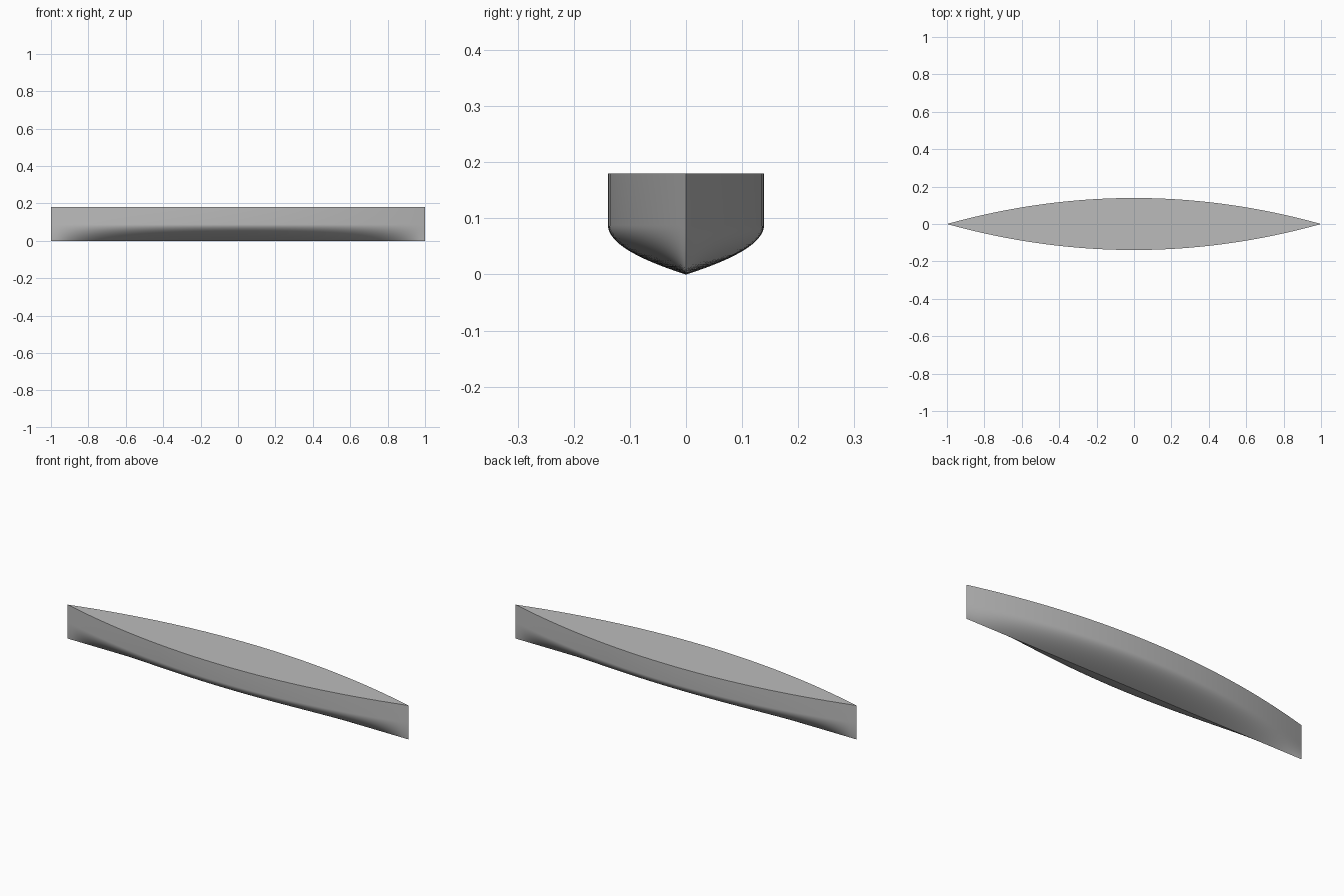
import bpy, bmesh, math

if "Cube" in bpy.data.objects:
    bpy.data.objects.remove(bpy.data.objects["Cube"], do_unlink=True)

HALF_LENGTH, HALF_BEAM = 1.0, 0.139
DRAFT, HEIGHT = 0.088, 0.18
STATIONS, BILGE_STEPS = 60, 18

grey = bpy.data.materials.new("hull_grey")
grey.use_nodes = True
colour = (0.5, 0.5, 0.5, 1.0)
grey.diffuse_color = colour
grey.node_tree.nodes["Principled BSDF"].inputs["Base Color"].default_value = colour


def section(x):
    """Full cross-section at x: parabolic bilge below, upright topsides above."""
    beam = HALF_BEAM * (1 - (x / HALF_LENGTH) ** 2)
    half = []
    for i in range(BILGE_STEPS + 1):
        depth = 1 - i / BILGE_STEPS
        half.append((beam * (1 - depth ** 2), DRAFT * (1 - depth)))
    half.append((beam, HEIGHT))
    port = [(x, y, z) for y, z in reversed(half)]
    starboard = [(x, -y, z) for y, z in half[1:]]
    return port + starboard


# Loft the sections from end to end, closing each one across the deck
bm = bmesh.new()
rings = []
for s in range(STATIONS + 1):
    x = HALF_LENGTH * (2 * s / STATIONS - 1)
    rings.append([bm.verts.new(p) for p in section(x)])
for a, b in zip(rings, rings[1:]):
    count = len(a)
    for i in range(count):
        j = (i + 1) % count
        bm.faces.new((a[i], a[j], b[j], b[i]))

# Merge each end into a single upright stem edge
bmesh.ops.remove_doubles(bm, verts=bm.verts, dist=0.00001)
bmesh.ops.recalc_face_normals(bm, faces=bm.faces)

mesh = bpy.data.meshes.new("hull")
bm.to_mesh(mesh)
bm.free()
mesh.materials.append(grey)
hull = bpy.data.objects.new("hull", mesh)
bpy.context.collection.objects.link(hull)

# Smooth sides with crisp deck edge, keel and stems
bpy.ops.object.select_all(action="DESELECT")
hull.select_set(True)
bpy.context.view_layer.objects.active = hull
bpy.ops.object.shade_smooth_by_angle(angle=math.radians(25))
